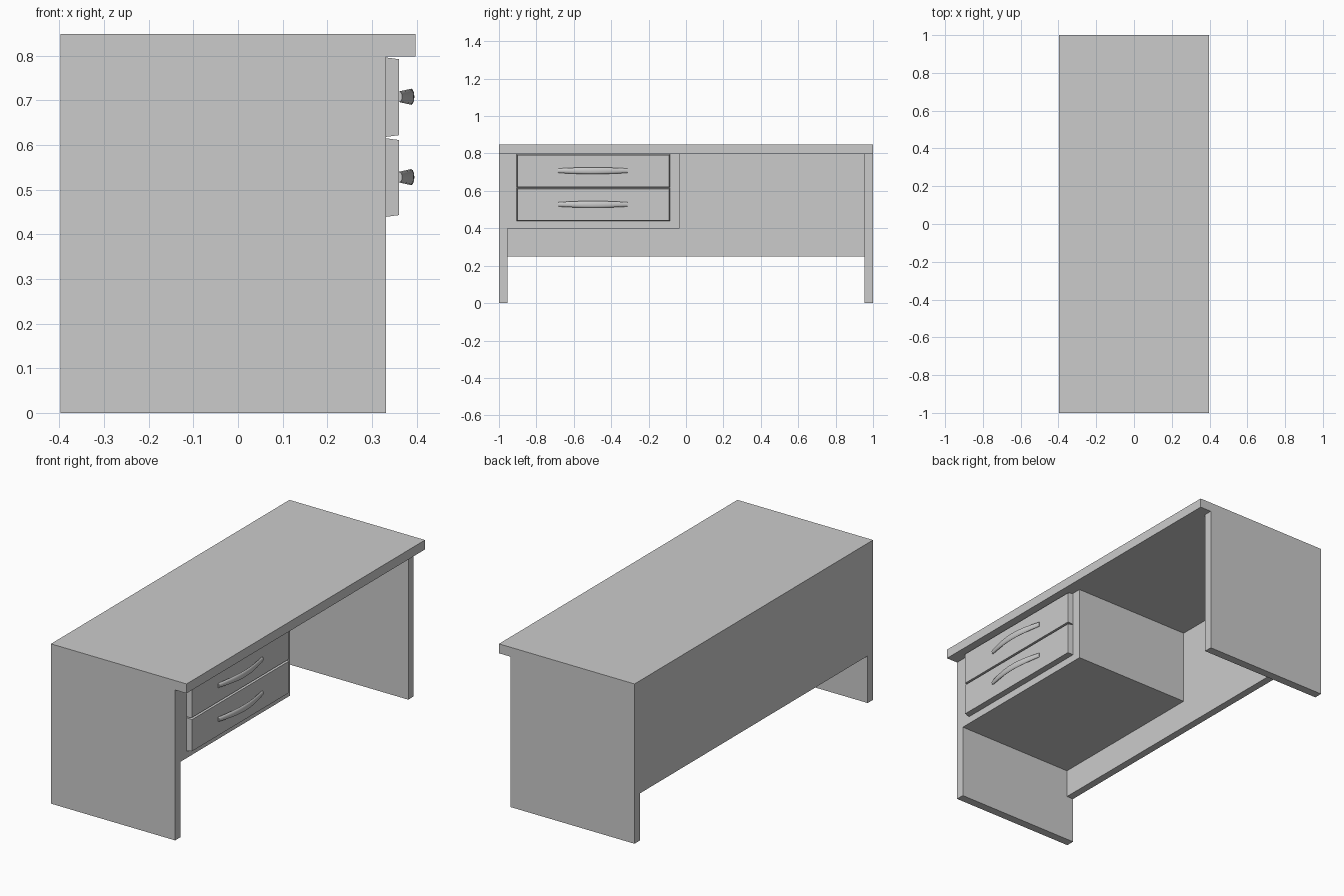
import bpy, bmesh, math

if "Cube" in bpy.data.objects:
    bpy.data.objects.remove(bpy.data.objects["Cube"])

X0, XF = -0.398, 0.331          # rear plane and front plane of the carcass
TOP_Z = 0.798


def finish(bm, name):
    bmesh.ops.recalc_face_normals(bm, faces=bm.faces)
    me = bpy.data.meshes.new(name)
    bm.to_mesh(me)
    bm.free()
    ob = bpy.data.objects.new(name, me)
    bpy.context.collection.objects.link(ob)
    return ob


def box(name, x, y, z, taper=0.0):
    """Box from (min, max) ranges; taper insets the +x face."""
    bm = bmesh.new()
    bmesh.ops.create_cube(bm, size=1)
    for v in bm.verts:
        t = taper if v.co.x > 0 else 0
        sy, sz = math.copysign(t, v.co.y), math.copysign(t, v.co.z)
        v.co = (x[v.co.x > 0], y[v.co.y > 0] - sy, z[v.co.z > 0] - sz)
    return finish(bm, name)


def handle(name, yc, zc, length=0.369, segs=16, sides=12):
    """Bowed pull: elliptical rings lofted along an arc, thicker in the middle."""
    bm = bmesh.new()
    rings = []
    for i in range(segs + 1):
        t = i / segs
        bow = math.sin(math.pi * t)
        slope = 0.027 * math.pi * math.cos(math.pi * t) / length
        n = math.hypot(1, slope)
        px, py = 0.361 + 0.027 * bow, yc + (t - 0.5) * length
        rz, rx = 0.012 + 0.006 * bow, 0.007
        ring = []
        for k in range(sides):
            a = 2 * math.pi * k / sides
            d = rx * math.cos(a)
            ring.append(bm.verts.new((px + d / n, py - d * slope / n,
                                      zc + rz * math.sin(a))))
        rings.append(ring)
    for a, b in zip(rings, rings[1:]):
        for k in range(sides):
            j = (k + 1) % sides
            bm.faces.new((a[k], a[j], b[j], b[k]))
    bm.faces.new(rings[0])
    bm.faces.new(rings[-1])
    ob = finish(bm, name)
    bpy.context.view_layer.objects.active = ob
    ob.select_set(True)
    bpy.ops.object.shade_smooth_by_angle(angle=math.radians(40))
    ob.select_set(False)


# Desktop
box("desktop", (X0, 0.398), (-1, 1), (TOP_Z, 0.848))

# Side panels that act as legs
box("left_side_panel", (X0, XF), (-1, -0.955), (0, TOP_Z))
box("right_side_panel", (X0, XF), (0.955, 1), (0, TOP_Z))

# Modesty panel across the back
box("back_panel", (X0, -0.358), (-0.955, 0.955), (0.25, TOP_Z))

# Drawer cabinet hung under the top
box("drawer_cabinet", (-0.358, XF), (-0.955, -0.035), (0.40, TOP_Z))

# Two drawer fronts with bowed handles
for name, z0, z1 in (("upper", 0.618, 0.796), ("lower", 0.439, 0.615)):
    box(name + "_drawer_front", (XF, 0.361), (-0.905, -0.086), (z0, z1), taper=0.004)
    handle(name + "_drawer_handle", -0.4975, (z0 + z1) / 2 + 0.001)
